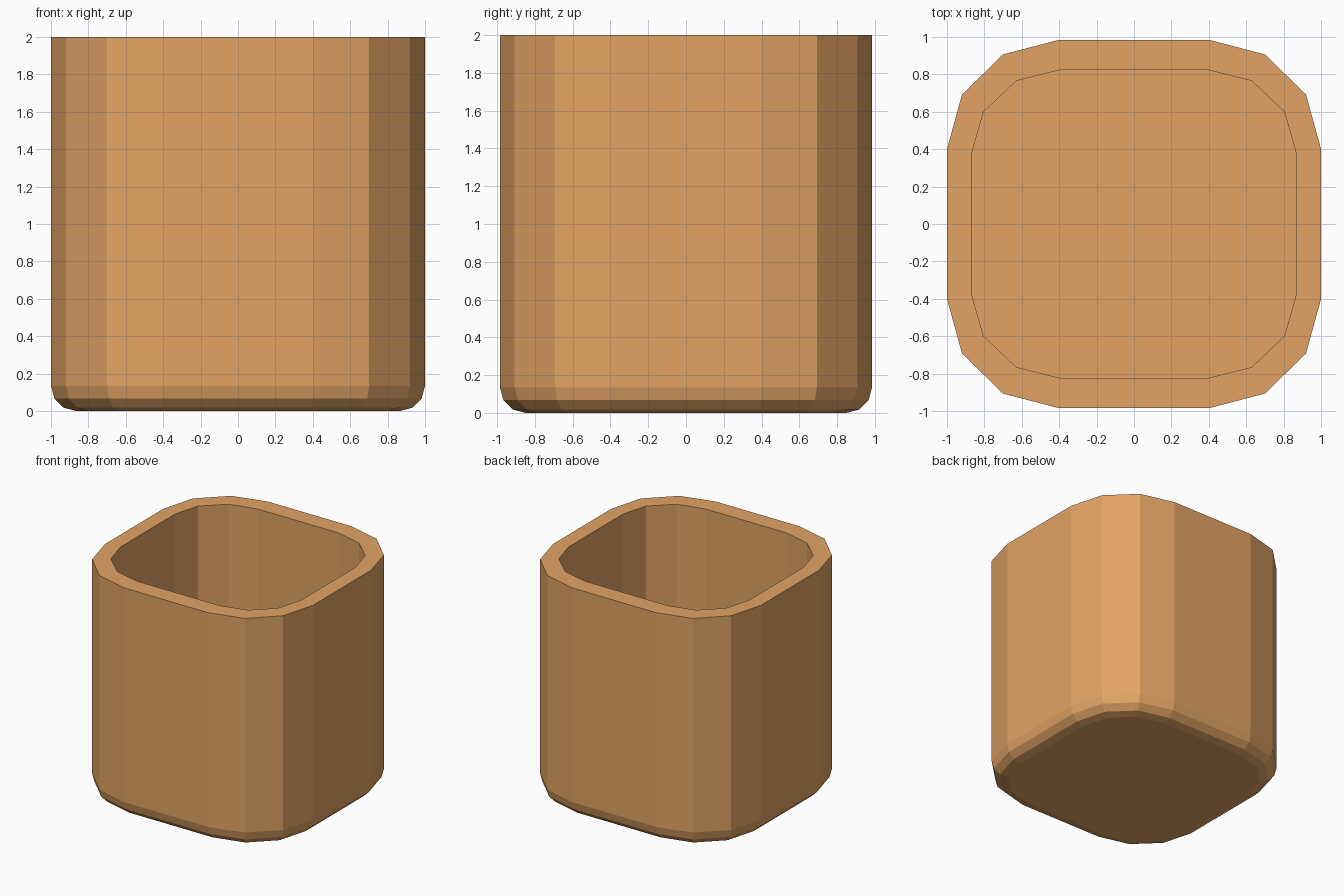
import bpy, bmesh
from math import cos, sin, pi

if "Cube" in bpy.data.objects:
    bpy.data.objects.remove(bpy.data.objects["Cube"])


def ring(bm, cx, cy, rx, ry, z, seg=3):
    """Rounded rectangle loop: corner centres (cx, cy), corner radii (rx, ry)."""
    verts = []
    for q, (sx, sy) in enumerate([(1, 1), (-1, 1), (-1, -1), (1, -1)]):
        for i in range(seg + 1):
            a = q * pi / 2 + i * pi / 2 / seg
            verts.append(bm.verts.new((sx * cx + rx * cos(a), sy * cy + ry * sin(a), z)))
    return verts


bm = bmesh.new()
rings = []

# Rounded foot: quarter-circle bevel in three steps
R = 0.135
for i in range(4):
    t = i * pi / 6
    inset = R * (1 - sin(t))
    rings.append(ring(bm, 0.4, 0.4, 0.6 - inset, 0.585 - inset, R * (1 - cos(t))))

# Outer rim, inner rim, inner floor
rings.append(ring(bm, 0.4, 0.4, 0.6, 0.585, 2.0))
rings.append(ring(bm, 0.39, 0.375, 0.478, 0.45, 2.0))
rings.append(ring(bm, 0.39, 0.375, 0.478, 0.45, 0.14))

# Skin the loops and close both floors
for a, b in zip(rings, rings[1:]):
    n = len(a)
    for i in range(n):
        j = (i + 1) % n
        bm.faces.new((a[i], a[j], b[j], b[i]))
bm.faces.new(rings[0][::-1])
bm.faces.new(rings[-1])
bmesh.ops.recalc_face_normals(bm, faces=bm.faces)

mesh = bpy.data.meshes.new("cup")
bm.to_mesh(mesh)
bm.free()
cup = bpy.data.objects.new("cup", mesh)
bpy.context.collection.objects.link(cup)

# Orange clay colour
mat = bpy.data.materials.new("orange_clay")
mat.diffuse_color = (0.76, 0.37, 0.13, 1)
mat.use_nodes = True
mat.node_tree.nodes["Principled BSDF"].inputs["Base Color"].default_value = mat.diffuse_color
mesh.materials.append(mat)
